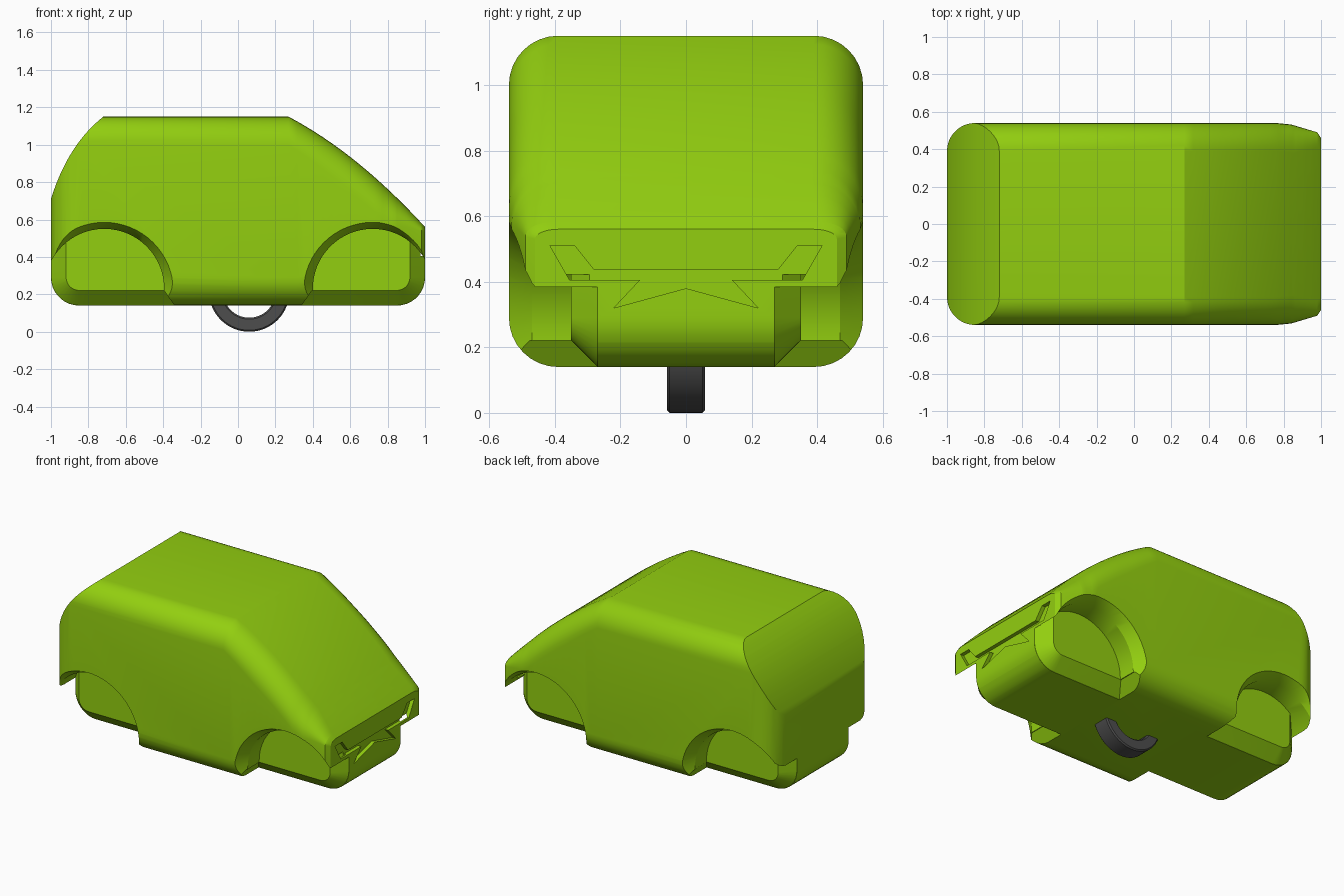
import bpy, bmesh, math

cube = bpy.data.objects.get("Cube")
if cube:
    bpy.data.objects.remove(cube, do_unlink=True)


def material(name, rgb):
    m = bpy.data.materials.new(name)
    m.use_nodes = True
    m.diffuse_color = (*rgb, 1)
    m.node_tree.nodes["Principled BSDF"].inputs["Base Color"].default_value = (*rgb, 1)
    return m


green = material("lime green", (0.29, 0.62, 0.005))
grey = material("dark grey", (0.075, 0.075, 0.075))


def loft(name, rings, mat, cyclic=False):
    """Skin a list of equal-length rings into a closed solid."""
    bm = bmesh.new()
    vs = [[bm.verts.new(p) for p in ring] for ring in rings]
    pairs = list(zip(vs, vs[1:]))
    if cyclic:
        pairs.append((vs[-1], vs[0]))
    else:
        bm.faces.new(vs[0])
        bm.faces.new(vs[-1])
    for a, b in pairs:
        for i in range(len(a)):
            j = (i + 1) % len(a)
            bm.faces.new((a[i], a[j], b[j], b[i]))
    bmesh.ops.recalc_face_normals(bm, faces=bm.faces)
    me = bpy.data.meshes.new(name)
    bm.to_mesh(me)
    bm.free()
    me.materials.append(mat)
    ob = bpy.data.objects.new(name, me)
    bpy.context.collection.objects.link(ob)
    return ob


def extrude_y(name, profile, y0, y1):
    return loft(name, [[(x, y, z) for x, z in profile] for y in (y0, y1)], green)


def boolean(ob, tool, operation="DIFFERENCE"):
    mod = ob.modifiers.new("cut", "BOOLEAN")
    mod.operation, mod.object, mod.solver = operation, tool, "EXACT"
    bpy.context.view_layer.objects.active = ob
    bpy.ops.object.modifier_apply(modifier=mod.name)
    bpy.data.objects.remove(tool, do_unlink=True)


def smooth(ob, angle):
    bpy.ops.object.select_all(action="DESELECT")
    ob.select_set(True)
    bpy.context.view_layer.objects.active = ob
    bpy.ops.object.shade_smooth_by_angle(angle=math.radians(angle))


def bezier(a, b, c, n):
    return [tuple((1 - t) ** 2 * p + 2 * t * (1 - t) * q + t * t * r
                  for p, q, r in zip(a, b, c)) for t in (i / n for i in range(n + 1))]


def interp(points, x):
    for (x0, v0), (x1, v1) in zip(points, points[1:]):
        if x <= x1:
            return v0 + (v1 - v0) * max(0, x - x0) / (x1 - x0)
    return points[-1][1]


# Body shell: rounded sections along x, sloping down to the nose
R, FLOOR, ROOF, HALF = 0.15, 0.14, 1.15, 0.54
slope = bezier((0.27, ROOF), (0.64, 0.955), (1, 0.56), 16)
plan = [(0.76, HALF), (0.84, 0.532), (0.98, 0.49), (1, 0.46)]


def inset(x):
    d = max(0, abs(x) - (1 - R))
    return R - math.sqrt(max(0, R * R - d * d))


def section(x):
    end = inset(x)
    top = interp(slope, x)
    half = interp(plan, x) if x > 0 else HALF - end
    low = FLOOR + end
    rb = max(0.01, R - end)
    rx = interp([(0.85, R), (1, 0.07)], x) if x > 0 else rb
    rz = interp([(0.27, R), (0.5, 0.18), (0.8, 0.18), (1, 0.03)], x) if x > 0 else rb
    corners = [(half - rx, top - rz, rx, rz, 0), (rx - half, top - rz, rx, rz, 90),
               (rb - half, low + rb, rb, rb, 180), (half - rb, low + rb, rb, rb, 270)]
    ring = []
    for cy, cz, ry, rv, start in corners:
        for k in range(9):
            a = math.radians(start + k * 90 / 8)
            ring.append((x, cy + ry * math.cos(a), cz + rv * math.sin(a)))
    return ring


ends = [1 - R + R * math.sin(math.radians(a)) for a in range(0, 91, 10)]
stations = sorted({round(x, 4) for x in
                   [-e for e in ends] + ends + [p[0] for p in slope] + [p[0] for p in plan]})
body = loft("body", [section(x) for x in stations], green)

# Curved tail sliced off the rear
tail = bezier((-1, 0.71), (-0.91, 1.0), (-0.72, ROOF), 14)
boolean(body, extrude_y("tail_cutter", [(-1.04, 0.56)] + tail +
                        [(-0.69, 1.175), (-0.69, 1.4), (-1.3, 1.4), (-1.3, 0.56)], -0.8, 0.8))


# Flared wheel wells
def arch(cx, y, r, cz):
    pts = [(cx + r, y, -0.1)]
    for k in range(33):
        a = math.pi * k / 32
        pts.append((cx + r * math.cos(a), y, cz + r * math.sin(a)))
    return pts + [(cx - r, y, -0.1)]


for cx in (0.72, -0.715):
    e = 1 if cx > 0 else -1
    for s in (1, -1):
        rings = [arch(cx, s * y, r, cz) for y, r, cz in
                 ((0.27, 0.32, 0.23), (0.47, 0.32, 0.23), (0.56, 0.384, 0.211))]
        boolean(body, loft("well_cutter", rings, green))
        wedge = [(e * 0.395, 0.22), (e * 0.333, 0.13), (e * 0.5, 0.13), (e * 0.5, 0.22)]
        boolean(body, extrude_y("well_floor_cutter", wedge, s * 0.27, s * 0.7))


# Inner core between the wheels, with tapered flanks
def core_ring(y, d):
    w, low, r = 0.999 - d, FLOOR + 0.001 + d, R - d
    half = [(w - r + r * math.sin(math.radians(a)), low + r - r * math.cos(math.radians(a)))
            for a in range(0, 91, 10)] + [(w, 0.52), (0.8, 0.62)]
    return [(x, y, z) for x, z in half] + [(-x, y, z) for x, z in reversed(half)]


core = loft("core", [core_ring(y, d) for y, d in
                     ((-0.35, 0.08), (-0.27, 0), (0.27, 0), (0.35, 0.08))], green)
boolean(body, core, "UNION")

# Shallow front grille recess
half_grille = [(0.28, 0.435), (0.34, 0.51), (0.415, 0.51), (0.355, 0.405),
               (0.14, 0.405), (0.22, 0.32)]
outline = half_grille + [(0, 0.38)] + [(-y, z) for y, z in reversed(half_grille)]
boolean(body, loft("grille_cutter", [[(x, y, z) for y, z in outline] for x in (0.975, 1.05)], green))
smooth(body, 28)

# Ring under the floor
profile = [(0.14, -0.05), (0.148, -0.058), (0.207, -0.058), (0.215, -0.05),
           (0.215, 0.05), (0.207, 0.058), (0.148, 0.058), (0.14, 0.05)]
turns = [math.tau * k / 64 for k in range(64)]
ring = loft("under_ring", [[(0.06 + r * math.cos(a), y, 0.215 + r * math.sin(a))
                            for r, y in profile] for a in turns], grey, cyclic=True)
smooth(ring, 30)
